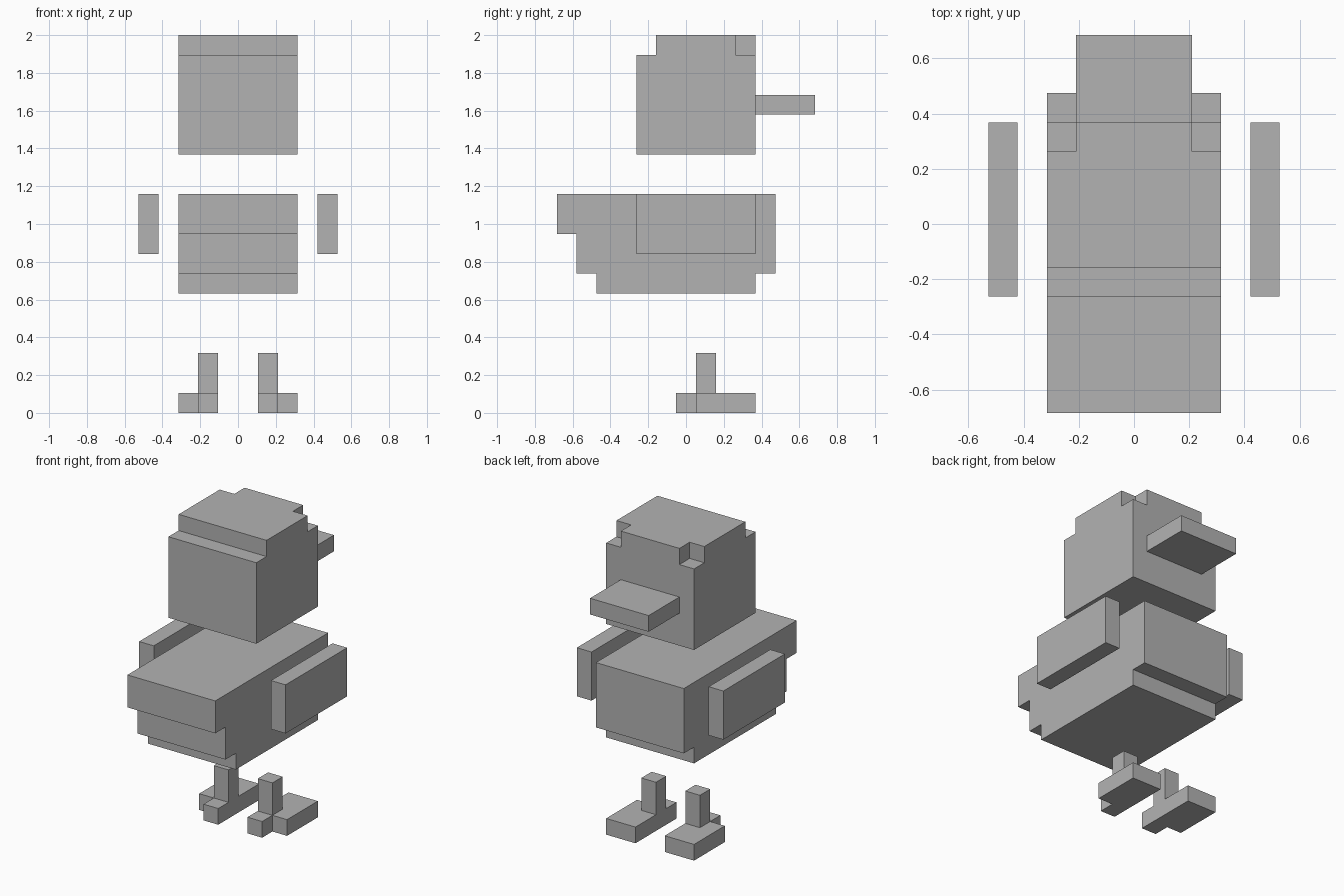
import bpy
import bmesh
from mathutils import Vector

U = 2 / 19  # one block unit; the figure is 19 blocks tall

cube = bpy.data.objects.get("Cube")
if cube:
    bpy.data.objects.remove(cube, do_unlink=True)

grey = bpy.data.materials.new("plain grey")
grey.use_nodes = True
colour = (0.45, 0.45, 0.45, 1)
grey.diffuse_color = colour
grey.node_tree.nodes["Principled BSDF"].inputs["Base Color"].default_value = colour


def extrude(name, outline, direction):
    """Extrude a flat outline of 3D points (in blocks) along a direction."""
    bm = bmesh.new()
    face = bm.faces.new([bm.verts.new(Vector(p) * U) for p in outline])
    swept = bmesh.ops.extrude_face_region(bm, geom=[face])["geom"]
    moved = [g for g in swept if isinstance(g, bmesh.types.BMVert)]
    bmesh.ops.translate(bm, verts=moved, vec=Vector(direction) * U)
    bmesh.ops.recalc_face_normals(bm, faces=bm.faces)
    mesh = bpy.data.meshes.new(name)
    bm.to_mesh(mesh)
    bm.free()
    mesh.materials.append(grey)
    obj = bpy.data.objects.new(name, mesh)
    bpy.context.collection.objects.link(obj)
    return obj


def side_profile(name, points, half_width):
    outline = [(-half_width, y, z) for y, z in points]
    return extrude(name, outline, (2 * half_width, 0, 0))


def plan(name, points, bottom, top):
    return extrude(name, [(x, y, bottom) for x, y in points], (0, 0, top - bottom))


def box(name, x, y, z):
    return plan(name, [(x[0], y[0]), (x[1], y[0]), (x[1], y[1]), (x[0], y[1])], *z)


# Body with a stepped tail and a chest cut under at the bottom
side_profile("body", [(-6.5, 11), (-6.5, 9), (-5.5, 9), (-5.5, 7), (-4.5, 7), (-4.5, 6),
                      (3.5, 6), (3.5, 7), (4.5, 7), (4.5, 11)], 3)

# Head with a step along the nape
head = side_profile("head", [(-2.5, 13), (3.5, 13), (3.5, 19), (-1.5, 19),
                             (-1.5, 18), (-2.5, 18)], 3)

# Bill
box("bill", (-2, 2), (3.5, 6.5), (15, 16))

for side, s in (("left", 1), ("right", -1)):
    # Brow notch in the upper corner of the head
    cutter = box("notch_cutter", (s * 2, s * 4), (2.5, 4.5), (18, 20))
    cutter.hide_render = True
    notch = head.modifiers.new("brow notch", "BOOLEAN")
    notch.operation = "DIFFERENCE"
    notch.solver = "EXACT"
    notch.object = cutter
    bpy.context.view_layer.objects.active = head
    bpy.ops.object.modifier_apply(modifier=notch.name)
    bpy.data.objects.remove(cutter, do_unlink=True)

    # Wing, leg and webbed foot with a rear spur
    box(side + "_wing", (s * 4, s * 5), (-2.5, 3.5), (8, 11))
    box(side + "_leg", (s * 1, s * 2), (0.5, 1.5), (1, 3))
    foot = [(1, -0.5), (2, -0.5), (2, 0.5), (3, 0.5), (3, 3.5), (1, 3.5)]
    plan(side + "_foot", [(s * x, y) for x, y in foot], 0, 1)
